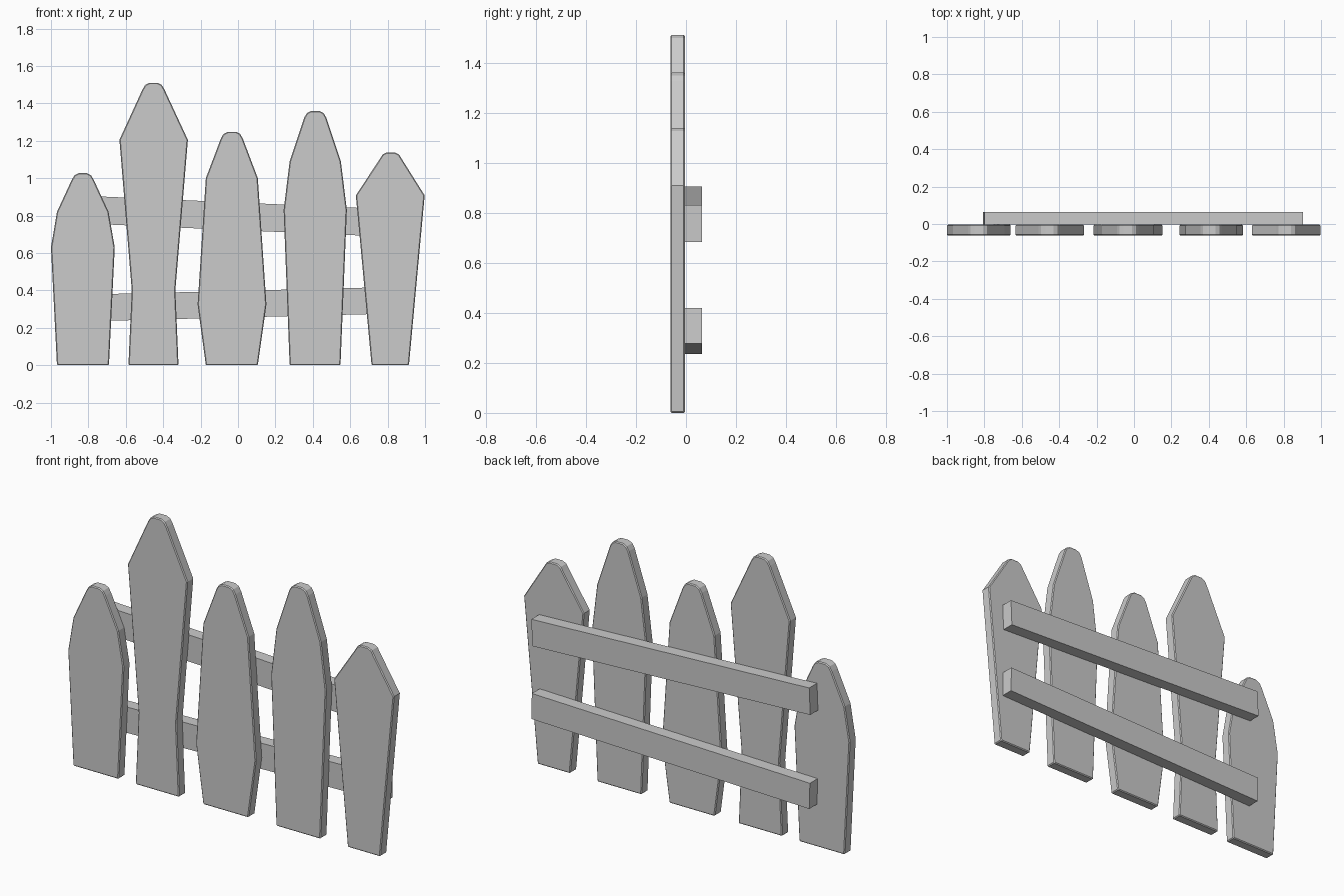
import bpy, bmesh

if "Cube" in bpy.data.objects:
    bpy.data.objects.remove(bpy.data.objects["Cube"])

FRONT, SEAM, BACK = -0.062, -0.004, 0.064


def extrude_profile(name, pts, y0, y1, bevel=0.0):
    """Solid from an (x, z) outline, extruded along y."""
    bm = bmesh.new()
    face = bm.faces.new([bm.verts.new((x, y0, z)) for x, z in pts])
    ext = bmesh.ops.extrude_face_region(bm, geom=[face])
    verts = [v for v in ext["geom"] if isinstance(v, bmesh.types.BMVert)]
    bmesh.ops.translate(bm, verts=verts, vec=(0, y1 - y0, 0))
    bmesh.ops.recalc_face_normals(bm, faces=bm.faces)
    me = bpy.data.meshes.new(name)
    bm.to_mesh(me)
    bm.free()
    ob = bpy.data.objects.new(name, me)
    bpy.context.collection.objects.link(ob)
    if bevel:
        mod = ob.modifiers.new("edge_softening", "BEVEL")
        mod.width = bevel
        mod.segments = 1
        mod.limit_method = "ANGLE"
        mod.angle_limit = 1.2
    return ob


def picket(name, left, right, tip_x, tip_z):
    """Board: left and right sides listed bottom to top, with a rounded tip."""
    tip = [(-0.058, -0.034), (-0.044, -0.011), (-0.022, 0),
           (0.022, 0), (0.044, -0.011), (0.058, -0.034)]
    pts = left + [(tip_x + x, tip_z + z) for x, z in tip] + right[::-1]
    return extrude_profile(name, pts, FRONT, SEAM, 0.005)


# Pickets, left to right
picket("picket_1", [(-0.968, 0), (-1.0, 0.63), (-0.968, 0.82)],
       [(-0.69, 0), (-0.659, 0.63), (-0.692, 0.82)], -0.83, 1.027)
picket("picket_2", [(-0.586, 0), (-0.568, 0.40), (-0.634, 1.205)],
       [(-0.318, 0), (-0.335, 0.40), (-0.268, 1.205)], -0.452, 1.51)
picket("picket_3", [(-0.172, 0), (-0.216, 0.325), (-0.172, 1.0)],
       [(0.106, 0), (0.152, 0.325), (0.106, 1.0)], -0.033, 1.248)
picket("picket_4", [(0.276, 0), (0.244, 0.83), (0.276, 1.09)],
       [(0.548, 0), (0.582, 0.83), (0.550, 1.09)], 0.413, 1.36)
picket("picket_5", [(0.714, 0), (0.630, 0.908)],
       [(0.914, 0), (0.998, 0.908)], 0.817, 1.138)

# Two slightly tilted rails behind the pickets
extrude_profile("upper_rail", [(-0.806, 0.757), (0.897, 0.683),
                               (0.903, 0.83), (-0.80, 0.905)], SEAM, BACK)
extrude_profile("lower_rail", [(-0.80, 0.235), (0.903, 0.278),
                               (0.90, 0.42), (-0.804, 0.378)], SEAM, BACK)
